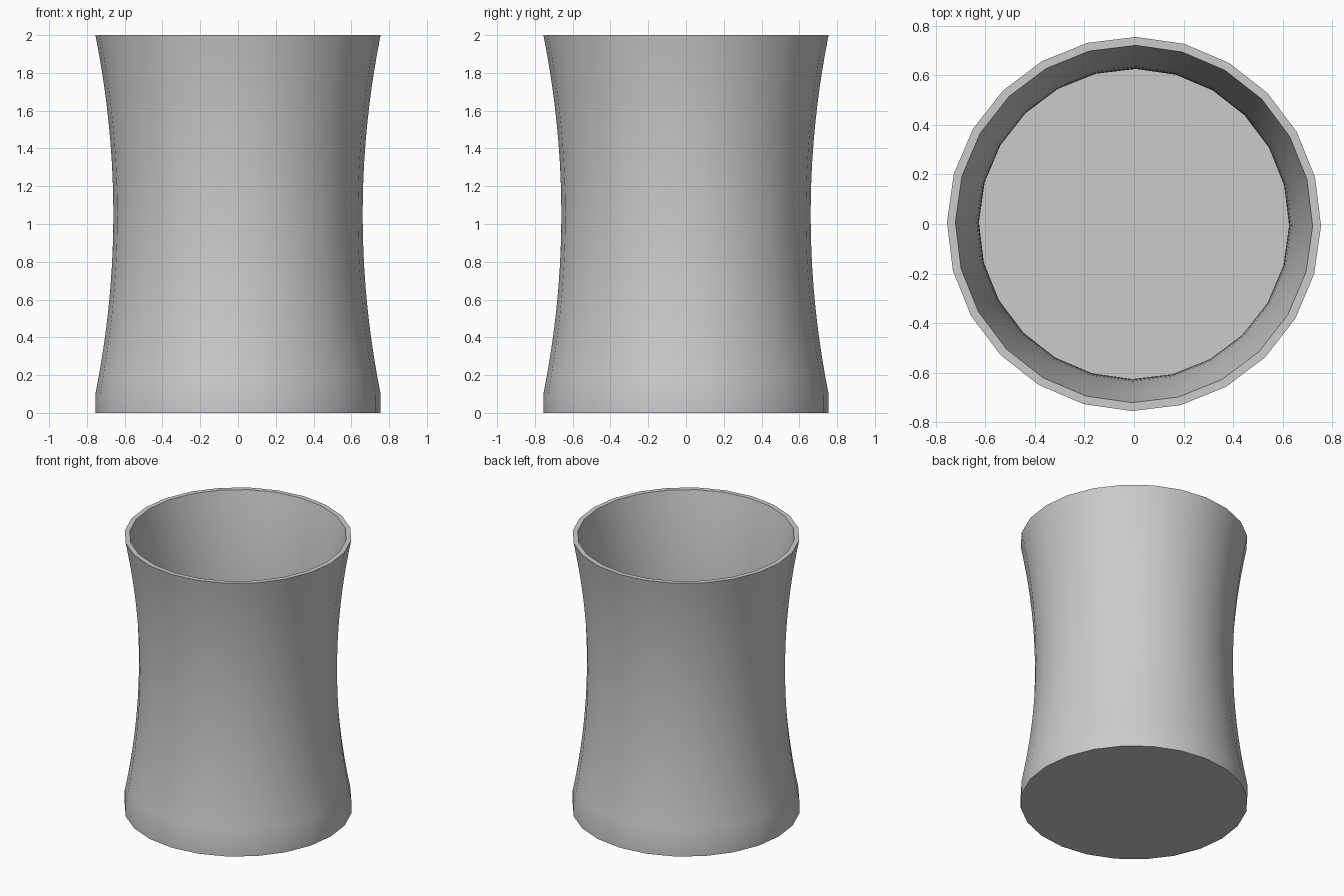
import bpy
import bmesh
import math

cube = bpy.data.objects.get("Cube")
if cube:
    bpy.data.objects.remove(cube, do_unlink=True)

SIDES, RINGS = 24, 20
BASE, TOP = 0.1, 2.0
WALL = 0.034


def radius(z):
    """Waisted outer radius, straight below the base height."""
    half = (TOP - BASE) / 2
    t = (max(z, BASE) - BASE - half) / half
    return 0.66 + 0.095 * t * t


grey = bpy.data.materials.new("light grey")
grey.use_nodes = True
colour = (0.6, 0.6, 0.6, 1)
grey.diffuse_color = colour
grey.node_tree.nodes["Principled BSDF"].inputs["Base Color"].default_value = colour

# Profile: up the outer wall, over the rim, down the inner wall to the floor
heights = [BASE + (TOP - BASE) * i / RINGS for i in range(RINGS + 1)]
profile = [(radius(0), 0)] + [(radius(z), z) for z in heights]
profile += [(radius(z) - WALL, z) for z in reversed(heights)]

bm = bmesh.new()
rings = []
for r, z in profile:
    ring = []
    for k in range(SIDES):
        a = math.tau * k / SIDES - 0.01
        ring.append(bm.verts.new((r * math.cos(a), r * math.sin(a), z)))
    rings.append(ring)
for low, high in zip(rings, rings[1:]):
    for k in range(SIDES):
        n = (k + 1) % SIDES
        bm.faces.new((low[k], low[n], high[n], high[k]))

# Underside and inner floor
bm.faces.new(rings[0][::-1])
bm.faces.new(rings[-1])
bmesh.ops.recalc_face_normals(bm, faces=bm.faces)

mesh = bpy.data.meshes.new("waisted_cup")
bm.to_mesh(mesh)
bm.free()
mesh.materials.append(grey)
cup = bpy.data.objects.new("waisted_cup", mesh)
bpy.context.collection.objects.link(cup)

# Smooth walls with crisp rim and base edges
bpy.context.view_layer.objects.active = cup
cup.select_set(True)
bpy.ops.object.shade_smooth_by_angle(angle=math.radians(30))
